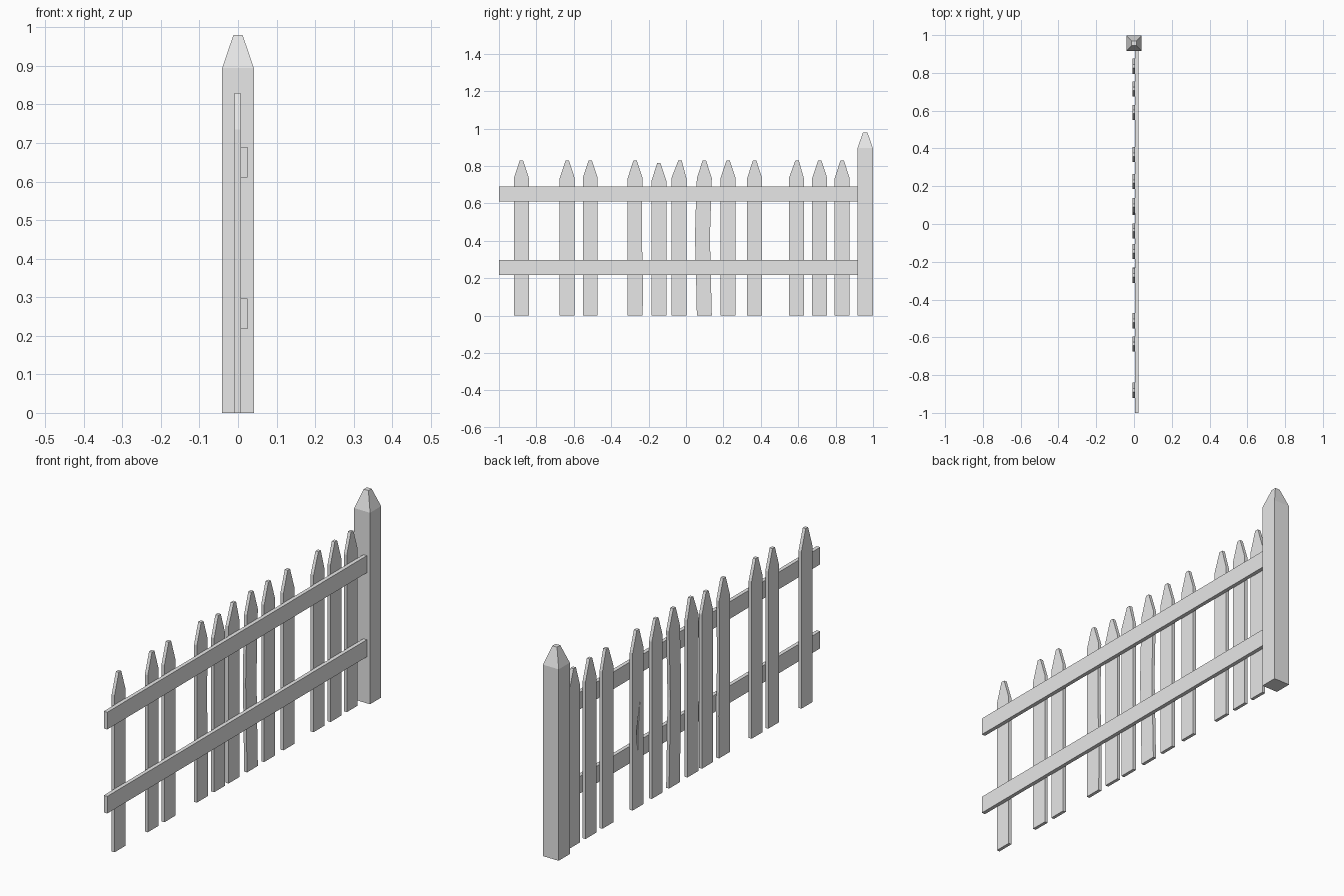
import bpy, bmesh

cube = bpy.data.objects.get("Cube")
if cube:
    bpy.data.objects.remove(cube, do_unlink=True)

grey = bpy.data.materials.new("plain_grey")
grey.use_nodes = True
grey.diffuse_color = (0.8, 0.8, 0.8, 1)
grey.node_tree.nodes["Principled BSDF"].inputs["Base Color"].default_value = (0.8, 0.8, 0.8, 1)


def finish(name, bm):
    bmesh.ops.recalc_face_normals(bm, faces=bm.faces[:])
    mesh = bpy.data.meshes.new(name)
    bm.to_mesh(mesh)
    bm.free()
    mesh.materials.append(grey)
    obj = bpy.data.objects.new(name, mesh)
    bpy.context.collection.objects.link(obj)
    return obj


def slab(name, outline, x0, x1):
    """Extrude a (y, z) outline along x."""
    bm = bmesh.new()
    face = bm.faces.new([bm.verts.new((x0, y, z)) for y, z in outline])
    new = bmesh.ops.extrude_face_region(bm, geom=[face])["geom"]
    verts = [v for v in new if isinstance(v, bmesh.types.BMVert)]
    bmesh.ops.translate(bm, vec=(x1 - x0, 0, 0), verts=verts)
    return finish(name, bm)


def picket(name, y, top=0.83, lean=0.0, left=(), right=()):
    """Pointed board; left and right are extra worn edge points (offset, z)."""
    w, tip, shoulder = 0.04, 0.009, top - 0.095
    outline = [(-w, 0), (w, 0), *right, (w, shoulder), (tip + lean, top),
               (lean - tip, top), (-w, shoulder), *left]
    return slab(name, [(y + a, z) for a, z in outline], -0.009, 0.006)


# Post with a blunt pyramid top
bm = bmesh.new()
rings = [[bm.verts.new((sx * h, 0.958 + sy * h, z))
          for sx, sy in ((-1, -1), (1, -1), (1, 1), (-1, 1))]
         for h, z in ((0.041, 0), (0.041, 0.895), (0.012, 0.98))]
bm.faces.new(rings[0])
bm.faces.new(rings[-1])
for low, high in zip(rings, rings[1:]):
    for i in range(4):
        j = (i + 1) % 4
        bm.faces.new((low[i], low[j], high[j], high[i]))
finish("post", bm)

# Rails
for name, z0, z1 in (("lower_rail", 0.217, 0.297), ("upper_rail", 0.61, 0.69)):
    slab(name, [(-1, z0), (0.93, z0), (0.93, z1), (-1, z1)], 0.006, 0.024)

# Regular pickets
for i, y in enumerate((-0.88, -0.635, -0.512, 0.225, 0.715, 0.835)):
    picket(f"picket_{i + 1}", y)

# Worn pickets
picket("chipped_picket", -0.272, right=[(0.043, 0.2), (0.036, 0.4), (0.036, 0.55)])
picket("short_picket", -0.145, top=0.815)
picket("leaning_tip_picket", -0.038, lean=0.006)
picket("bent_picket", 0.098, left=[(-0.045, 0.6), (-0.05, 0.42), (-0.045, 0.25)],
       right=[(0.033, 0.28), (0.03, 0.42), (0.035, 0.58)])
picket("uneven_tip_picket", 0.59, lean=0.004)

# Picket with a shallow crack on its plain side
cracked = picket("cracked_picket", 0.367)
cutter = slab("crack_cutter", [(0.37, 0.25), (0.378, 0.36), (0.352, 0.5), (0.366, 0.36)],
              -0.02, -0.004)
cutter.hide_render = True
cutter.hide_viewport = True
cut = cracked.modifiers.new("crack", "BOOLEAN")
cut.operation = "DIFFERENCE"
cut.object = cutter
